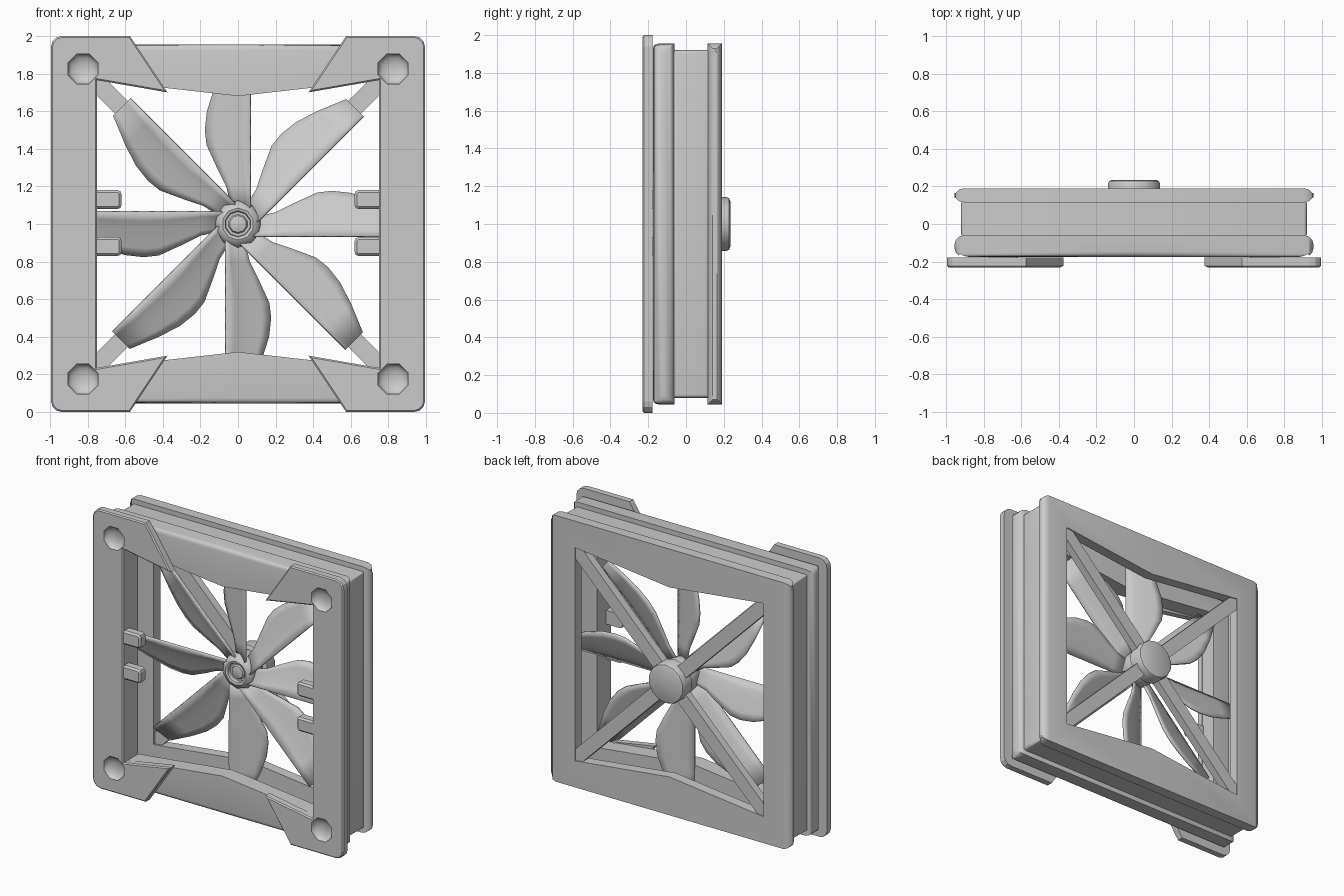
import bpy, bmesh, math
from mathutils import Matrix, Vector

if "Cube" in bpy.data.objects:
    bpy.data.objects.remove(bpy.data.objects["Cube"])

CZ = 1.0  # fan axis height


def finish(name, bm, smooth=None):
    bmesh.ops.recalc_face_normals(bm, faces=bm.faces)
    me = bpy.data.meshes.new(name)
    bm.to_mesh(me)
    bm.free()
    ob = bpy.data.objects.new(name, me)
    bpy.context.collection.objects.link(ob)
    if smooth:
        bpy.ops.object.select_all(action='DESELECT')
        ob.select_set(True)
        bpy.context.view_layer.objects.active = ob
        bpy.ops.object.shade_smooth_by_angle(angle=math.radians(smooth))
    return ob


def bevel(bm, test, width, segments=1):
    edges = [e for e in bm.edges if test(e.verts[0].co, e.verts[1].co)]
    bmesh.ops.bevel(bm, geom=edges, offset=width, segments=segments,
                    profile=0.5, affect='EDGES')


def prism(outline, y0, y1):
    """Extrude an x-z outline from y0 to y1."""
    bm = bmesh.new()
    f = bm.faces.new([bm.verts.new((x, y0, z)) for x, z in outline])
    ext = bmesh.ops.extrude_face_region(bm, geom=[f], use_keep_orig=True)
    for v in ext['geom']:
        if isinstance(v, bmesh.types.BMVert):
            v.co.y = y1
    bmesh.ops.recalc_face_normals(bm, faces=bm.faces)
    return bm


def lathe(name, profile, sides, x=0, z=CZ, smooth=40):
    """Spin (radius, y) points around the y axis; ends are capped."""
    bm = bmesh.new()
    rings = []
    for r, y in profile:
        rings.append([bm.verts.new((x + r * math.cos(a), y, z + r * math.sin(a)))
                      for a in (2 * math.pi * (i + 0.5) / sides for i in range(sides))])
    for a, b in zip(rings, rings[1:]):
        for i in range(sides):
            j = (i + 1) % sides
            bm.faces.new((a[i], a[j], b[j], b[i]))
    bm.faces.new(rings[0])
    bm.faces.new(rings[-1])
    return finish(name, bm, smooth)


def frame_ring(name, half, corner, edge, centre, y0, y1, corner_r, front_r=0):
    """Square ring; inner edge is at +-corner, top/bottom bend to +-centre."""
    out = [(-half, -half), (0, -half), (half, -half), (half, half), (0, half), (-half, half)]
    inn = [(-edge, -corner), (0, -centre), (edge, -corner),
           (edge, corner), (0, centre), (-edge, corner)]
    bm = bmesh.new()
    loops = [[bm.verts.new((x, y, CZ + z)) for x, z in pts]
             for pts, y in ((out, y0), (out, y1), (inn, y1), (inn, y0))]
    for k in range(4):
        a, b = loops[k], loops[(k + 1) % 4]
        for i in range(6):
            j = (i + 1) % 6
            bm.faces.new((a[i], a[j], b[j], b[i]))
    bmesh.ops.recalc_face_normals(bm, faces=bm.faces)

    # round the four upright outer corners, then the front rim
    bevel(bm, lambda p, q: all(abs(abs(v.x) - half) < 1e-4 and abs(abs(v.z - CZ) - half) < 1e-4
                               for v in (p, q)), corner_r, 3)
    if front_r:
        def rim(p, q):
            on = lambda v: max(abs(v.x), abs(v.z - CZ)) > half - corner_r - 1e-4
            return on(p) and on(q) and abs(p.y - y0) < 1e-5 and abs(q.y - y0) < 1e-5
        bevel(bm, rim, front_r, 3)
    return finish(name, bm, 40)


# housing: two flanges and a thin recessed shroud between them
frame_ring("front_flange", 0.955, 0.765, 0.75, 0.68, -0.175, -0.06, 0.05, 0.03)
frame_ring("shroud_wall", 0.92, 0.885, 0.885, 0.885, -0.07, 0.125, 0.02)
frame_ring("back_flange", 0.955, 0.765, 0.75, 0.68, 0.115, 0.19, 0.05)

# side plates on the front, with dished screw recesses and a pair of clips
for s, side in ((-1, "left"), (1, "right")):
    pts = [(0.995, 0), (0.575, 0), (0.375, 0.30), (0.75, 0.235),
           (0.75, 1.765), (0.375, 1.70), (0.575, 2.0), (0.995, 2.0)]
    bm = prism([(s * x, z) for x, z in pts], -0.23, -0.178)
    bevel(bm, lambda p, q: abs(p.x) > 0.99 and abs(q.x) > 0.99 and abs(p.y - q.y) > 0.01,
          0.06, 3)
    bevel(bm, lambda p, q: abs(p.y + 0.23) < 1e-5 and abs(q.y + 0.23) < 1e-5, 0.008)
    plate = finish(side + "_plate", bm)
    for z, level in ((0.175, "lower"), (1.825, "upper")):
        cut = lathe(f"{side}_{level}_recess_cutter",
                    [(0.086, -0.26), (0.086, -0.222), (0.065, -0.203), (0.03, -0.192)],
                    8, s * 0.825, z, 50)
        cut.hide_render = True
        cut.hide_set(True)
        mod = plate.modifiers.new("recess", 'BOOLEAN')
        mod.operation = 'DIFFERENCE'
        mod.solver = 'EXACT'
        mod.object = cut
    for z, level in ((0.88, "lower"), (1.13, "upper")):
        bm = prism([(s * x, z + dz) for x, dz in
                    ((0.77, -0.05), (0.62, -0.05), (0.62, 0.05), (0.77, 0.05))], -0.225, -0.165)
        bevel(bm, lambda p, q: abs(p.x) < 0.63 and abs(q.x) < 0.63 and abs(p.y - q.y) > 0.01,
              0.02, 2)
        bevel(bm, lambda p, q: p.y < -0.22 and q.y < -0.22, 0.012)
        finish(f"{side}_{level}_clip", bm)

# diagonal struts across the back
for s, nm in ((1, "rising"), (-1, "falling")):
    bm = bmesh.new()
    bmesh.ops.create_cube(bm, size=1)
    bmesh.ops.scale(bm, vec=(2.2, 0.055, 0.095), verts=bm.verts)
    bmesh.ops.rotate(bm, matrix=Matrix.Rotation(-s * math.pi / 4, 3, 'Y'), verts=bm.verts)
    bmesh.ops.translate(bm, vec=(0, 0.155, CZ), verts=bm.verts)
    finish(nm + "_strut", bm)

# motor cap at the back and hub at the front
lathe("motor_cap", [(0.125, 0.12), (0.142, 0.13), (0.142, 0.215), (0.136, 0.228), (0.12, 0.235)], 14)
lathe("fan_hub", [(0.11, 0.13), (0.125, 0.10), (0.125, 0.015), (0.112, -0.012), (0.085, -0.025),
                  (0.07, -0.02), (0.066, 0.005), (0.052, 0.005), (0.045, -0.008), (0.02, -0.014)], 10)

# eight cambered blades: straight front edge, bulging rear edge
bulge = [(0.07, 0.03), (0.20, 0.06), (0.30, 0.11), (0.42, 0.165), (0.50, 0.174),
         (0.60, 0.163), (0.72, 0.125), (0.877, 0.06)]
STEPS = 5
for k in range(8):
    bm = bmesh.new()
    rows = []
    ang = k * math.pi / 4
    u = Vector((math.cos(ang), 0, math.sin(ang)))
    n = Vector((-math.sin(ang), 0, math.cos(ang)))
    for r, w in bulge:
        row = []
        for i in range(STEPS + 1):
            d = -0.066 + (w + 0.066) * i / STEPS
            t = (d + 0.066) / 0.24
            row.append(bm.verts.new(u * r + n * d + Vector((0, -0.01 + 0.105 * t ** 0.8, CZ))))
        rows.append(row)
    for a, b in zip(rows, rows[1:]):
        for i in range(STEPS):
            bm.faces.new((a[i], a[i + 1], b[i + 1], b[i]))
    blade = finish(f"blade_{k + 1}", bm, 40)
    mod = blade.modifiers.new("thickness", 'SOLIDIFY')
    mod.thickness = 0.014
    mod.offset = 0
